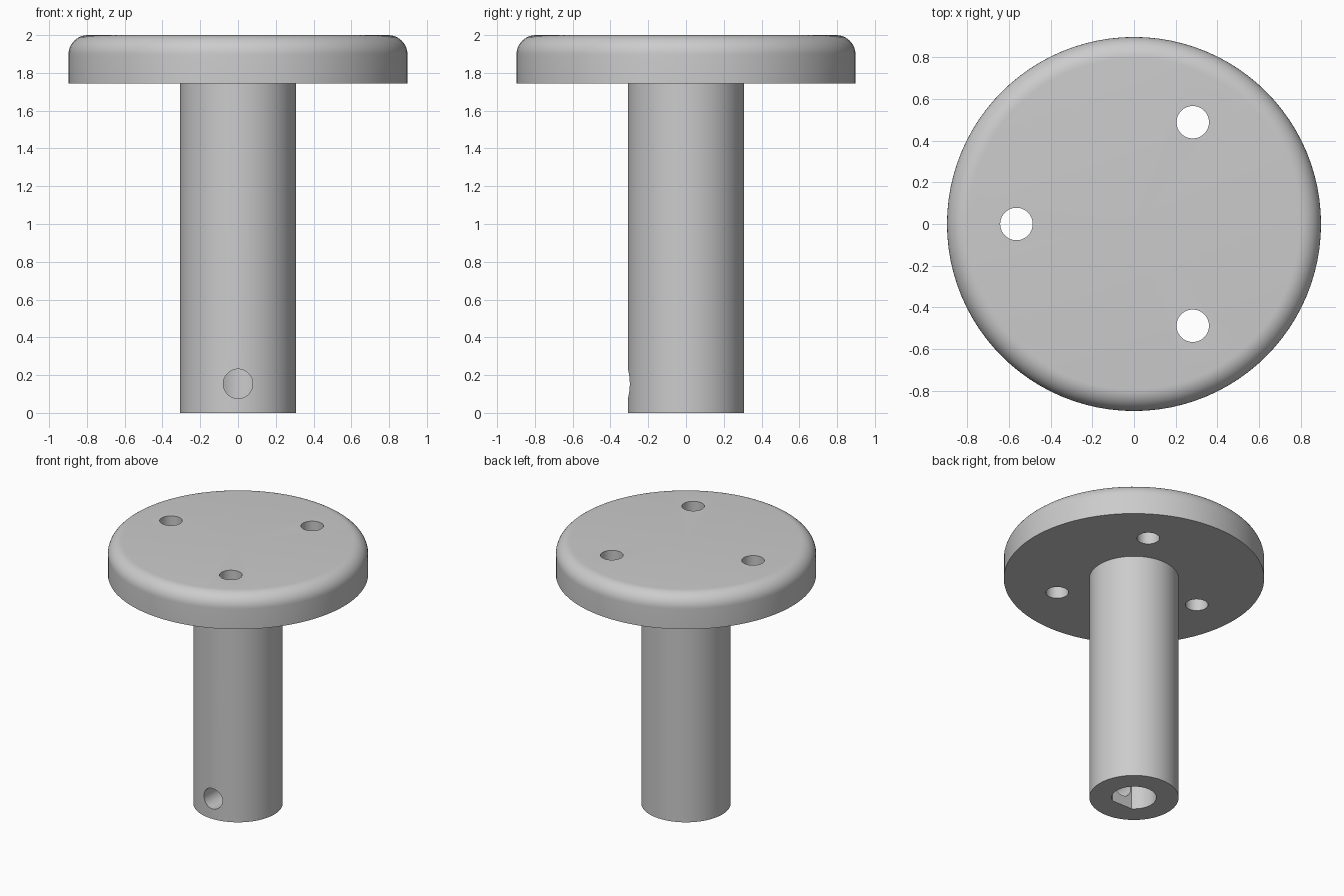
import bpy, bmesh
from math import sin, cos, pi, radians, acos
from mathutils import Matrix, Vector

if "Cube" in bpy.data.objects:
    bpy.data.objects.remove(bpy.data.objects["Cube"])

MM = 2 / 39                      # the part is laid out in millimetres, 39 tall
SHAFT_R, DISC_R, FILLET = 6 * MM, 17.5 * MM, 2 * MM
DISC_Z, TOP = 34 * MM, 2.0
HOLE_R, BOLT_R = 1.52 * MM, 11 * MM
BORE_R, BORE_FLAT, BORE_DEPTH = 3 * MM, 2.5 * MM, 12 * MM

grey = bpy.data.materials.new("plain grey")
grey.use_nodes = True
colour = (0.6, 0.6, 0.6, 1)
grey.diffuse_color = colour
grey.node_tree.nodes["Principled BSDF"].inputs["Base Color"].default_value = colour


def add_object(name, bm):
    bmesh.ops.recalc_face_normals(bm, faces=bm.faces)
    mesh = bpy.data.meshes.new(name)
    bm.to_mesh(mesh)
    bm.free()
    mesh.materials.append(grey)
    obj = bpy.data.objects.new(name, mesh)
    bpy.context.collection.objects.link(obj)
    return obj


def lathe(name, profile, steps):
    """Spin a half profile, which starts and ends on the axis, about z."""
    bm = bmesh.new()
    verts = [bm.verts.new((r, 0, z)) for r, z in profile]
    edges = [bm.edges.new(pair) for pair in zip(verts, verts[1:])]
    bmesh.ops.spin(bm, geom=verts + edges, cent=(0, 0, 0), axis=(0, 0, 1),
                   angle=2 * pi, steps=steps, use_merge=True)
    bmesh.ops.remove_doubles(bm, verts=bm.verts, dist=1e-5)
    return add_object(name, bm)


def prism(name, outline, z0, z1, matrix=Matrix()):
    """Extrude an outline from z0 to z1, then place it."""
    bm = bmesh.new()
    face = bm.faces.new([bm.verts.new((x, y, z0)) for x, y in outline])
    new = bmesh.ops.extrude_face_region(bm, geom=[face])["geom"]
    bmesh.ops.translate(bm, vec=(0, 0, z1 - z0),
                        verts=[v for v in new if isinstance(v, bmesh.types.BMVert)])
    bm.transform(matrix)
    return add_object(name, bm)


def circle(r, n=48):
    return [(r * cos(2 * pi * i / n), r * sin(2 * pi * i / n)) for i in range(n)]


# Disc with rounded top edge on a round shaft
round_edge = [(DISC_R - FILLET + FILLET * cos(a), TOP - FILLET + FILLET * sin(a))
              for a in (pi / 2 * i / 10 for i in range(11))]
body = lathe("flanged_shaft",
             [(0, 0), (SHAFT_R, 0), (SHAFT_R, DISC_Z), (DISC_R, DISC_Z)]
             + round_edge + [(0, TOP)], 96)

# D-shaped bore in the shaft end, flat towards the front
half = acos(BORE_FLAT / BORE_R)
arc = [-pi / 2 + half + (2 * pi - 2 * half) * i / 48 for i in range(49)]
cutters = [prism("bore_cutter", [(BORE_R * cos(a), BORE_R * sin(a)) for a in arc],
                 -0.1, BORE_DEPTH)]

# Set screw hole from the front into the bore
cutters.append(prism("set_screw_cutter", circle(HOLE_R), 0, 0.5,
                     Matrix.Translation(Vector((0, 0, 3 * MM)))
                     @ Matrix.Rotation(radians(90), 4, "X")))

# Three bolt holes through the disc
for i in range(3):
    turn = radians(60 + 120 * i)
    cutters.append(prism("bolt_hole_cutter", circle(HOLE_R), DISC_Z - 0.1, TOP + 0.1,
                         Matrix.Translation(Vector((BOLT_R * cos(turn),
                                                    BOLT_R * sin(turn), 0)))))

# Cut the holes and remove the cutters
bpy.ops.object.select_all(action="DESELECT")
body.select_set(True)
bpy.context.view_layer.objects.active = body
for cutter in cutters:
    cutter.hide_render = True
    mod = body.modifiers.new("cut", "BOOLEAN")
    mod.operation, mod.solver, mod.object = "DIFFERENCE", "EXACT", cutter
    bpy.ops.object.modifier_apply(modifier=mod.name)
    bpy.data.objects.remove(cutter)

bpy.ops.object.shade_smooth_by_angle(angle=radians(30))
